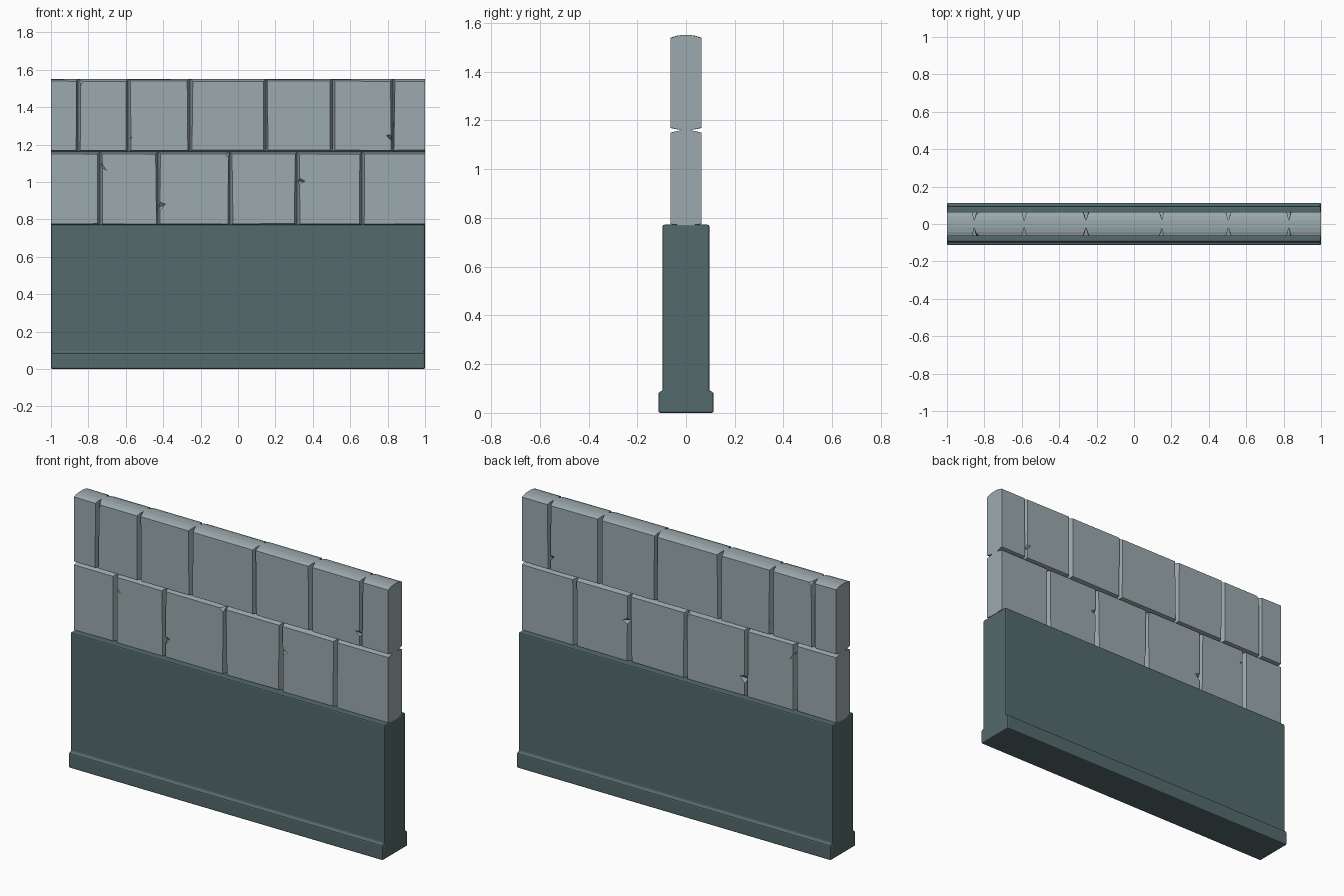
import bpy, bmesh, random

if "Cube" in bpy.data.objects:
    bpy.data.objects.remove(bpy.data.objects["Cube"])

random.seed(4)


def material(name, rgb):
    m = bpy.data.materials.new(name)
    m.diffuse_color = (*rgb, 1)
    m.use_nodes = True
    m.node_tree.nodes["Principled BSDF"].inputs["Base Color"].default_value = m.diffuse_color
    return m


STONE = material("light grey stone", (0.33, 0.40, 0.42))
BASE = material("dark slate plinth", (0.087, 0.142, 0.150))


def make_object(name, bm, mat):
    bmesh.ops.recalc_face_normals(bm, faces=bm.faces)
    me = bpy.data.meshes.new(name)
    bm.to_mesh(me)
    bm.free()
    if mat:
        me.materials.append(mat)
    ob = bpy.data.objects.new(name, me)
    bpy.context.collection.objects.link(ob)
    return ob


def loft(name, rings, mat):
    """Closed solid through equal-length rings of points."""
    bm = bmesh.new()
    loops = [[bm.verts.new(p) for p in r] for r in rings]
    n = len(loops[0])
    for a, b in zip(loops, loops[1:]):
        for i in range(n):
            j = (i + 1) % n
            bm.faces.new((a[i], a[j], b[j], b[i]))
    bm.faces.new(loops[0])
    bm.faces.new(loops[-1])
    return make_object(name, bm, mat)


# Base: stepped profile swept along x, edges softened
half = [(0.113, 0.0), (0.113, 0.085), (0.096, 0.09), (0.096, 0.772)]
profile = half + [(-y, z) for y, z in reversed(half)]
base = loft("base_wall", [[(x, y, z) for y, z in profile] for x in (-1, 1)], BASE)
bev = base.modifiers.new("soft edges", 'BEVEL')
bev.width, bev.segments, bev.limit_method = 0.007, 2, 'ANGLE'


# Stones: tapered towards both faces so neighbours form V joints
def stone(name, x0, x1, z0, z1, capped):
    def j():
        return random.uniform(-0.003, 0.003)
    le = 0 if x0 == -1 else 0.011 + j()
    ri = 0 if x1 == 1 else 0.011 + j()
    jit = [j() for _ in range(6)]
    rings = []
    for y, t in ((-0.063, 1), (-0.042, 0.5), (-0.018, 0), (0.018, 0), (0.042, 0.5), (0.063, 1)):
        drop = (0.012 if t == 1 else 0.004 if t else 0) if capped else 0.011 * t
        a, b = x0 + le * t, x1 - ri * t
        low = z0 + (0.010 if capped else 0.006) * t
        wl, wr = (t * jit[0] if le else 0), (t * jit[1] if ri else 0)
        rings.append([(a + wl, y, low + t * jit[2] * 0.6), (b + wr, y, low + t * jit[3] * 0.6),
                      (b - wr, y, z1 - drop + t * jit[4] * 0.5), (a - wl, y, z1 - drop + t * jit[5] * 0.5)])
    return loft(name, rings, STONE)


def row(prefix, joints, z0, z1, capped):
    xs = [-1] + joints + [1]
    return [stone(f"{prefix}_stone_{i + 1}", a, b, z0, z1, capped)
            for i, (a, b) in enumerate(zip(xs, xs[1:]))]


upper = row("upper", [-0.855, -0.587, -0.257, 0.15, 0.505, 0.828], 1.16, 1.55, True)
lower = row("lower", [-0.738, -0.428, -0.043, 0.316, 0.662], 0.77, 1.16, False)


# Chips: small wedges knocked out of stone edges, on both faces
def chip(ob, corners, deep):
    bm = bmesh.new()
    for side in (-1, 1):
        vs = [bm.verts.new((x, side * 0.07, z)) for x, z in corners]
        tip = bm.verts.new((deep[0], side * 0.028, deep[1]))
        bm.faces.new(vs)
        for i in range(3):
            bm.faces.new((vs[i], vs[(i + 1) % 3], tip))
    cutter = make_object("chip_cutter", bm, None)
    cutter.hide_render = True
    cutter.hide_set(True)
    cutter.display_type = 'WIRE'
    mod = ob.modifiers.new("chip", 'BOOLEAN')
    mod.operation, mod.object, mod.solver = 'DIFFERENCE', cutter, 'EXACT'


chip(upper[1], [(-0.87, 1.57), (-0.86, 1.47), (-0.80, 1.57)], (-0.86, 1.555))
chip(upper[2], [(-0.60, 1.25), (-0.60, 1.20), (-0.562, 1.243)], (-0.595, 1.22))
chip(upper[5], [(0.84, 1.26), (0.84, 1.20), (0.785, 1.255)], (0.83, 1.22))
chip(lower[1], [(-0.76, 1.14), (-0.75, 1.09), (-0.695, 1.05)], (-0.74, 1.11))
chip(lower[2], [(-0.44, 0.91), (-0.45, 0.80), (-0.38, 0.885)], (-0.43, 0.86))
chip(lower[2], [(-0.03, 1.10), (-0.03, 1.17), (-0.10, 1.17)], (-0.04, 1.16))
chip(lower[4], [(0.30, 1.04), (0.30, 0.965), (0.37, 1.005)], (0.31, 1.0))
